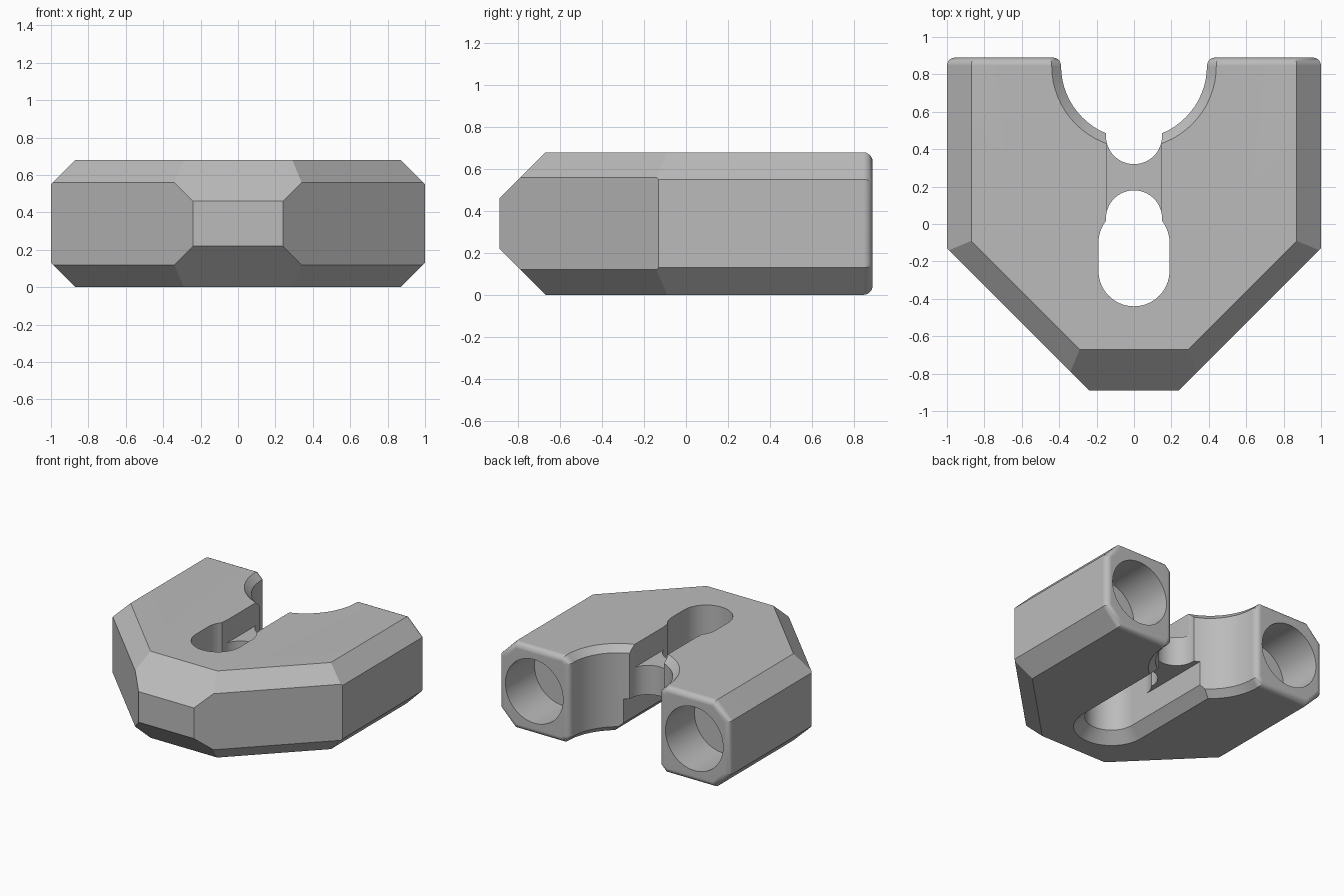
import bpy, bmesh, math
from mathutils import Vector, Matrix

cube = bpy.data.objects.get("Cube")
if cube:
    bpy.data.objects.remove(cube, do_unlink=True)

HEIGHT, MID, BACK = 0.68, 0.34, 0.89

grey = bpy.data.materials.new("light_grey")
grey.use_nodes = True
grey.diffuse_color = (0.5, 0.5, 0.5, 1)
grey.node_tree.nodes["Principled BSDF"].inputs["Base Color"].default_value = (0.5, 0.5, 0.5, 1)


def make_object(name, bm):
    bmesh.ops.recalc_face_normals(bm, faces=bm.faces)
    mesh = bpy.data.meshes.new(name)
    bm.to_mesh(mesh)
    bm.free()
    mesh.materials.append(grey)
    obj = bpy.data.objects.new(name, mesh)
    bpy.context.collection.objects.link(obj)
    return obj


def stadium(r, y0, y1, seg=32):
    """Slot outline along y with rounded ends."""
    pts = []
    for cy, start in ((y0, math.pi), (y1, 0)):
        for i in range(seg + 1):
            a = start + math.pi * i / seg
            pts.append((r * math.cos(a), cy + r * math.sin(a)))
    return pts


def slot_cutter(name, y0, y1, profile):
    """Loft of slot outlines; profile lists (height, radius)."""
    bm = bmesh.new()
    rings = [[bm.verts.new((x, y, z)) for x, y in stadium(r, y0, y1)] for z, r in profile]
    for a, b in zip(rings, rings[1:]):
        for i in range(len(a)):
            j = (i + 1) % len(a)
            bm.faces.new((a[i], a[j], b[j], b[i]))
    bm.faces.new(rings[0])
    bm.faces.new(rings[-1])
    bmesh.ops.remove_doubles(bm, verts=bm.verts, dist=1e-5)
    return make_object(name, bm)


def cut(body, cutter):
    """Subtract the cutter and keep the resulting mesh."""
    mod = body.modifiers.new("cut", "BOOLEAN")
    mod.operation, mod.solver, mod.object = "DIFFERENCE", "EXACT", cutter
    bpy.context.view_layer.update()
    graph = bpy.context.evaluated_depsgraph_get()
    mesh = bpy.data.meshes.new_from_object(body.evaluated_get(graph))
    body.modifiers.clear()
    body.data = mesh
    bpy.data.objects.remove(cutter, do_unlink=True)


# Body: a block trimmed by its diagonal sides and chamfer planes
bm = bmesh.new()
bmesh.ops.create_cube(bm, size=1, matrix=Matrix.Translation((0, 0, MID))
                      @ Matrix.Diagonal((2, 2 * BACK, HEIGHT, 1)))
d = math.sqrt(0.5)
planes = []
for s in (-1, 1):
    planes.append(((s, -0.13, 0), (s, -1, 0)))
    for t in (-1, 1):
        planes.append(((s, 0, MID + t * 0.21), (s, 0, t)))
        planes.append(((s, -0.13, MID + t * 0.22), (s * d, -d, t)))
for t in (-1, 1):
    planes.append(((0, -BACK, MID + t * 0.12), (0, -1, t)))
for point, normal in planes:
    bmesh.ops.bisect_plane(bm, geom=bm.verts[:] + bm.edges[:] + bm.faces[:], dist=1e-6,
                           plane_co=point, plane_no=Vector(normal).normalized(), clear_outer=True)
    bmesh.ops.holes_fill(bm, edges=[e for e in bm.edges if e.is_boundary])
body = make_object("slotted_block", bm)

# Rounded bay between the prongs, chamfered above and below
cut(body, slot_cutter("bay", 0.845, 2, [(-0.05, 0.49), (0.05, 0.39),
                                       (HEIGHT - 0.05, 0.39), (HEIGHT + 0.05, 0.49)]))

# Rounded rim of the prong ends
bm = bmesh.new()
bm.from_mesh(body.data)
ends = [f for f in bm.faces if f.normal.y > 0.99 and f.calc_center_median().y > BACK - 0.01]
rim = {e for f in ends for e in f.edges if any(g not in ends for g in e.link_faces)}
bmesh.ops.bevel(bm, geom=list(rim), offset=0.044, segments=5, profile=0.5,
                affect="EDGES", clamp_overlap=True)
bm.to_mesh(body.data)
bm.free()

# Stepped keyhole, leaving a bridge between the two round pockets
cut(body, slot_cutter("keyhole", -0.25, -0.1, [(-1, 0.19), (1, 0.19)]))
cut(body, slot_cutter("upper_slot", -0.1, 0.7, [(0.5, 0.145), (1, 0.145)]))
cut(body, slot_cutter("lower_slot", -0.25, 0.7, [(-0.08, 0.35), (0.08, 0.19), (0.27, 0.19)]))
for y in (0.03, 0.47):
    cut(body, slot_cutter("pocket", y, y, [(-1, 0.15), (1, 0.15)]))

# Blind bores in the prong ends
for s in (-1, 1):
    bore = slot_cutter("bore", 0, 0, [(0.53, 0.25), (1.2, 0.25)])
    bore.data.transform(Matrix.Translation((s * 0.695, 0, MID)) @ Matrix.Rotation(-math.pi / 2, 4, "X"))
    cut(body, bore)

# Single material, smooth round surfaces with crisp edges
body.data.materials.clear()
body.data.materials.append(grey)
for p in body.data.polygons:
    p.material_index = 0
bpy.ops.object.select_all(action="DESELECT")
body.select_set(True)
bpy.context.view_layer.objects.active = body
bpy.ops.object.shade_smooth_by_angle(angle=math.radians(30))
weighted = body.modifiers.new("flat_face_shading", "WEIGHTED_NORMAL")
weighted.keep_sharp = True
